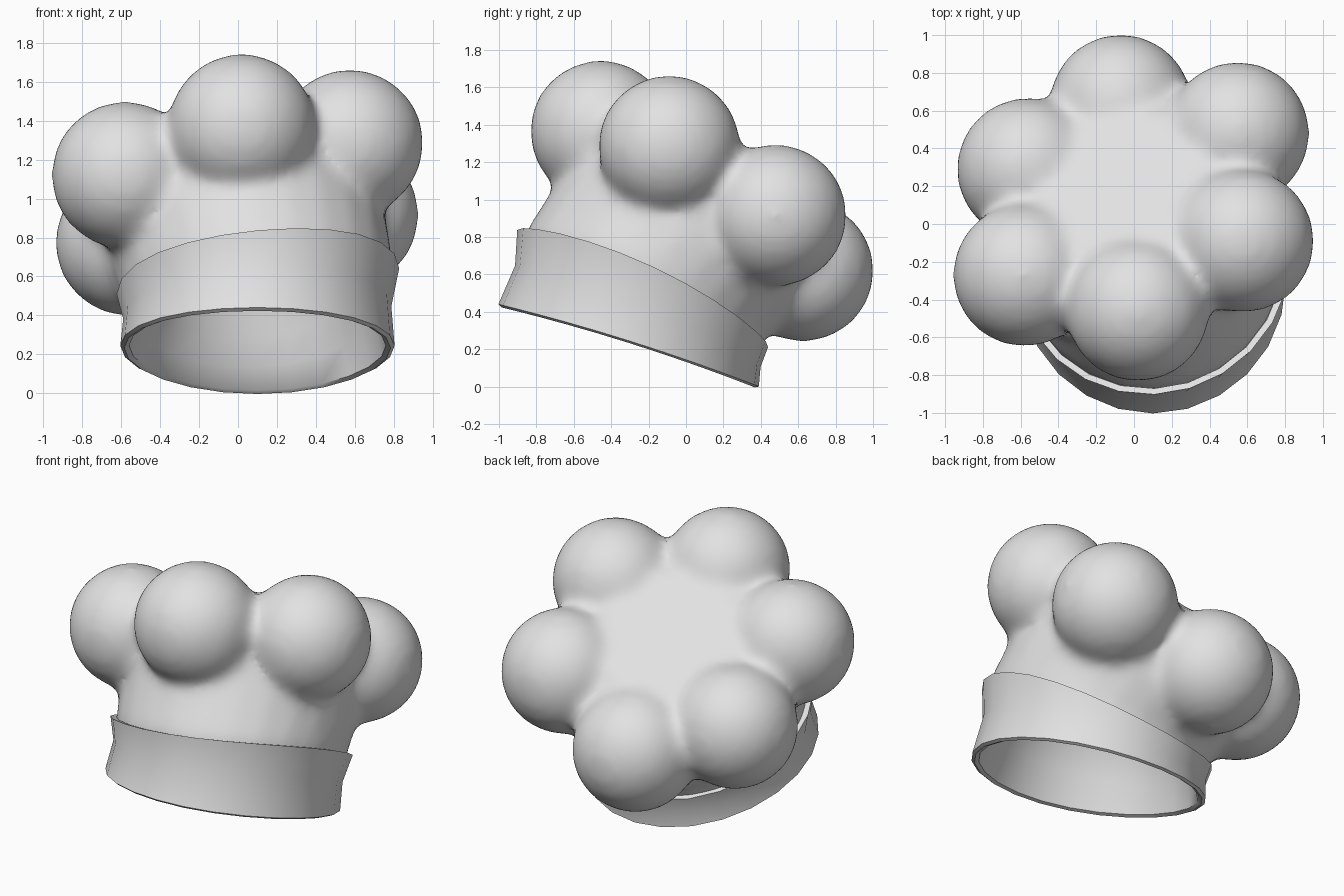
import bpy, bmesh, math
from mathutils import Vector

cube = bpy.data.objects.get("Cube")
if cube:
    bpy.data.objects.remove(cube)

SIDES = 24

cloth = bpy.data.materials.new("light grey cloth")
cloth.use_nodes = True
cloth.diffuse_color = (0.76, 0.76, 0.76, 1)
cloth.node_tree.nodes["Principled BSDF"].inputs["Base Color"].default_value = (0.76, 0.76, 0.76, 1)


def add_ring(bm, centre, normal, bend, rx, ry):
    """Loop around a tilted axis; bend lifts its sides and lowers its front and back."""
    n = Vector(normal).normalized()
    right = Vector((1, 0, 0))
    right = (right - n * right.dot(n)).normalized()
    back = n.cross(right)
    loop = []
    for i in range(SIDES):
        a = math.tau * i / SIDES
        offset = right * rx * math.cos(a) + back * ry * math.sin(a) + n * bend * math.cos(2 * a)
        loop.append(bm.verts.new(Vector(centre) + offset))
    return loop


def loft(bm, sections):
    """Skin a list of (plane, rx, ry) rings and return the ring loops."""
    loops = [add_ring(bm, *plane, rx, ry) for plane, rx, ry in sections]
    for a, b in zip(loops, loops[1:]):
        for i in range(SIDES):
            j = (i + 1) % SIDES
            bm.faces.new((a[i], a[j], b[j], b[i]))
    return loops


def finish(bm, name):
    mesh = bpy.data.meshes.new(name)
    bm.to_mesh(mesh)
    bm.free()
    obj = bpy.data.objects.new(name, mesh)
    bpy.context.collection.objects.link(obj)
    mesh.materials.append(cloth)
    return obj


# Tilted planes along the bent axis of the hat: centre, normal, bend
RIM = ((0.1, -0.305, 0.221), (0, 0.30, 0.95), 0.012)
LIP = ((0.1, -0.303, 0.232), (0, 0.30, 0.95), 0.012)
MID = ((0.1, -0.25, 0.395), (-0.05, 0.38, 0.92), 0.02)
TOP = ((0.105, -0.22, 0.55), (-0.1, 0.42, 0.90), 0.028)
NECK = ((0.06, -0.055, 0.755), (-0.14, 0.48, 0.86), 0)
CROWN_N = Vector((-0.205, 0.533, 0.82)).normalized()
CROWN_C = Vector((-0.015, 0.1, 1.01))


def crown(height):
    return (CROWN_C + CROWN_N * height, CROWN_N, 0)


# Band: domed lining, rounded rim, waisted outside and turned-out upper edge
bm = bmesh.new()
loops = loft(bm, [
    (crown(-0.1), 0.12, 0.12), (crown(-0.13), 0.28, 0.28), (NECK, 0.44, 0.44),
    (TOP, 0.57, 0.57), (MID, 0.625, 0.635), (LIP, 0.66, 0.685),
    (RIM, 0.685, 0.71), (LIP, 0.705, 0.73), (MID, 0.69, 0.71),
    (TOP, 0.73, 0.74), (TOP, 0.695, 0.705), (MID, 0.65, 0.66)])
bm.faces.new(reversed(loops[0]))
bmesh.ops.recalc_face_normals(bm, faces=bm.faces[:])
obj = finish(bm, "band")
bpy.context.view_layer.objects.active = obj
obj.select_set(True)
bpy.ops.object.shade_smooth_by_angle(angle=math.radians(50))
obj.select_set(False)

# Crown core: flared dome, hollow above the lining
bm = bmesh.new()
core = [(crown(0), 0.25), (crown(-0.04), 0.42), (NECK, 0.56), (TOP, 0.63),
        (MID, 0.635), (MID, 0.68), (TOP, 0.70), (NECK, 0.72), (crown(0), 0.725),
        (crown(0.17), 0.62), (crown(0.26), 0.42)]
loops = loft(bm, [(plane, r, r) for plane, r in core])
bm.faces.new(reversed(loops[0]))
bm.faces.new(loops[-1])
bmesh.ops.recalc_face_normals(bm, faces=bm.faces[:])

# Six puffs around the crown
puffs = [(0.02, -0.455, 1.365), (0.575, -0.09, 1.285), (0.55, 0.48, 0.915),
         (-0.07, 0.625, 0.62), (-0.56, 0.29, 0.775), (-0.58, -0.27, 1.12)]
for p in puffs:
    ball = bmesh.ops.create_icosphere(bm, subdivisions=3, radius=0.384)
    bmesh.ops.translate(bm, verts=ball["verts"], vec=p)
obj = finish(bm, "puffed_crown")

# Merge the puffs softly into the core
remesh = obj.modifiers.new("merge", "REMESH")
remesh.mode = "VOXEL"
remesh.voxel_size = 0.03
remesh.use_smooth_shade = True
soften = obj.modifiers.new("soften", "SMOOTH")
soften.factor = 0.5
soften.iterations = 24
